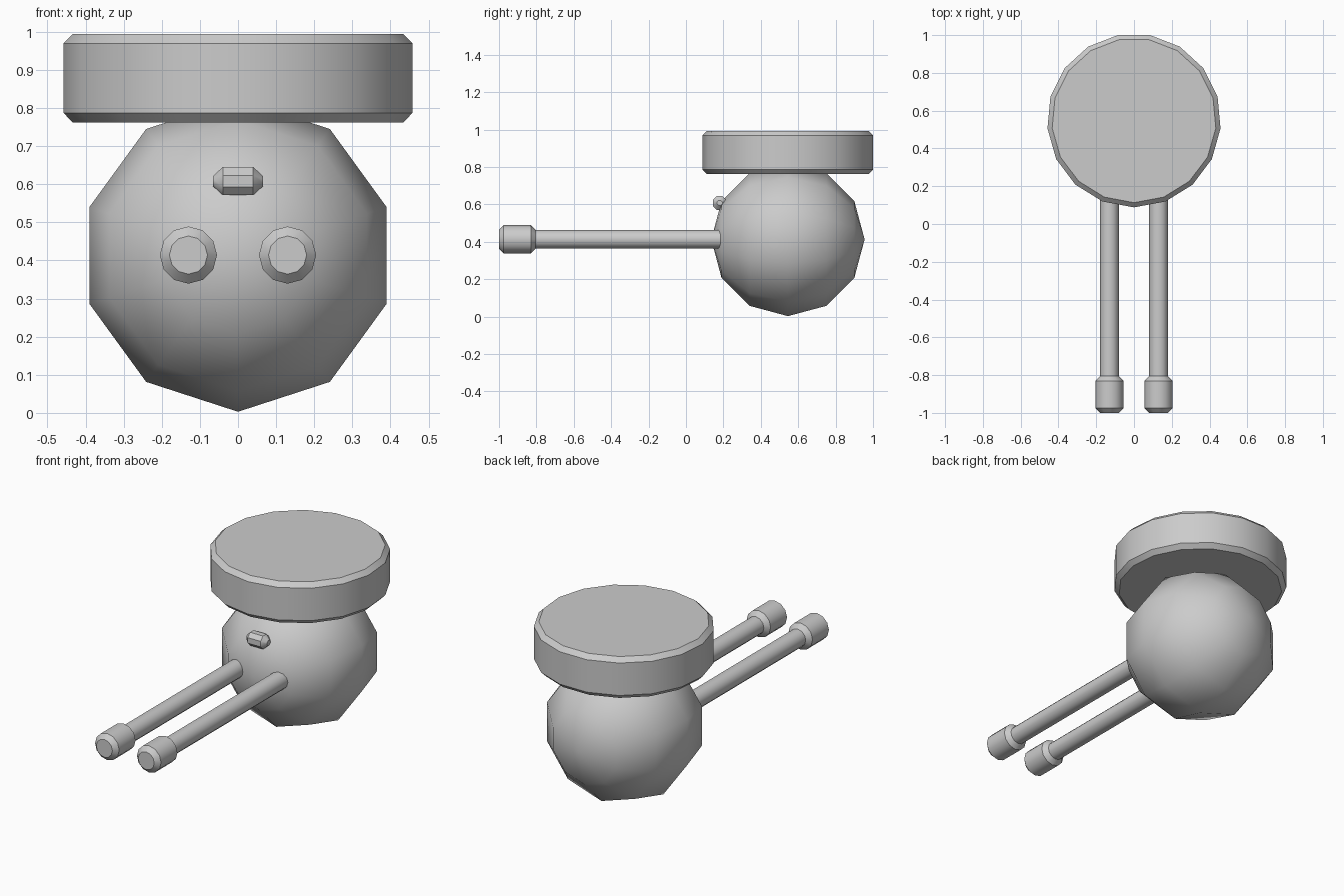
import bpy, bmesh
from math import sin, cos, pi, radians
from mathutils import Matrix

if "Cube" in bpy.data.objects:
    bpy.data.objects.remove(bpy.data.objects["Cube"])


def lathe(name, profile, sides, axis, centre, phase=0.0, angle=40):
    """Revolve (radius, height) points around an axis; radius 0 makes a pole."""
    bm = bmesh.new()
    rings = []
    for r, h in profile:
        n = sides if r > 0 else 1
        rings.append([bm.verts.new((r * cos(phase + 2 * pi * i / sides),
                                    r * sin(phase + 2 * pi * i / sides), h)) for i in range(n)])
    for a, b in zip(rings, rings[1:]):
        for i in range(sides):
            j = (i + 1) % sides
            quad = [a[i % len(a)], a[j % len(a)], b[j % len(b)], b[i % len(b)]]
            bm.faces.new(list(dict.fromkeys(quad)))
    for ring in (rings[0], rings[-1]):
        if len(ring) > 1:
            bm.faces.new(ring)
    bmesh.ops.recalc_face_normals(bm, faces=bm.faces)
    turn = {'Z': Matrix(), 'Y': Matrix.Rotation(pi / 2, 4, 'X'),
            'X': Matrix.Rotation(pi / 2, 4, 'Y')}[axis]
    bm.transform(Matrix.Translation(centre) @ turn)
    mesh = bpy.data.meshes.new(name)
    bm.to_mesh(mesh)
    bm.free()
    ob = bpy.data.objects.new(name, mesh)
    bpy.context.collection.objects.link(ob)
    bpy.ops.object.select_all(action='DESELECT')
    ob.select_set(True)
    bpy.context.view_layer.objects.active = ob
    bpy.ops.object.shade_smooth_by_angle(angle=radians(angle))
    return ob


def drum(r, half, c):
    """Profile of a cylinder with chamfered rims."""
    return [(r - c, -half), (r, -half + c), (r, half - c), (r - c, half)]


# round body: ten segments, poles pointing front and back
R = 0.41
ball = [(R * sin(pi * k / 6) if 0 < k < 6 else 0, -R * cos(pi * k / 6)) for k in range(7)]
lathe("body", ball, 10, 'Y', (0, 0.545, 0.413), pi / 2, angle=80)

# flat round lid
lathe("lid", drum(0.46, 0.116, 0.025), 17, 'Z', (0, 0.548, 0.878), -pi / 2)

# pair of rods with thicker tips
for side, x in (("left", -0.13), ("right", 0.13)):
    lathe(side + "_rod", [(0.05, -0.53), (0.05, 0.53)], 12, 'Y', (x, -0.31, 0.414))
    lathe(side + "_rod_tip", drum(0.075, 0.0975, 0.025), 12, 'Y', (x, -0.9025, 0.414))

# small button on the front
lathe("button", drum(0.04, 0.065, 0.025), 8, 'X', (0, 0.18, 0.608), pi / 8)
